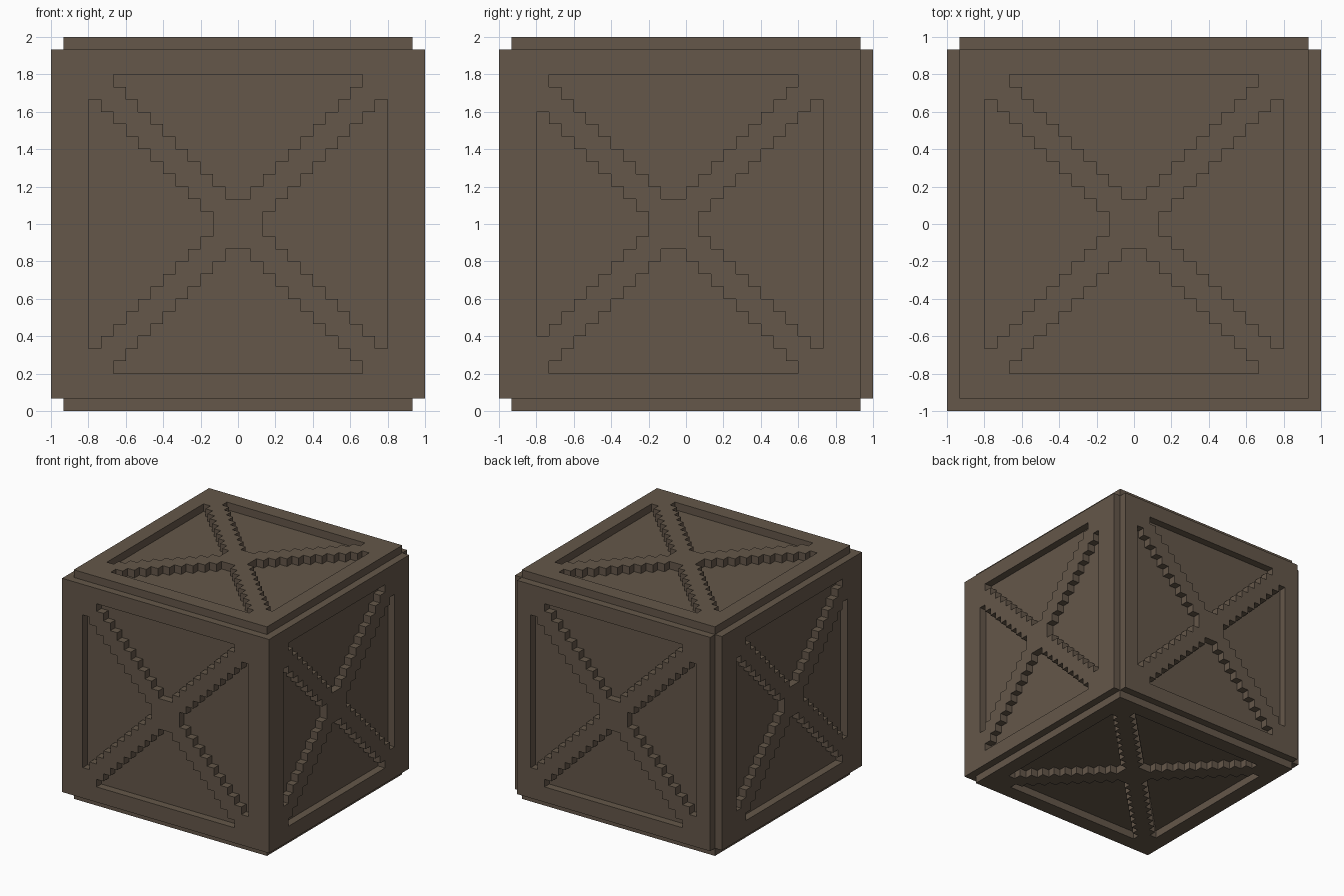
import bpy, bmesh
from mathutils import Matrix, Vector

U = 1 / 15  # grid step; the crate is 30 steps wide

if "Cube" in bpy.data.objects:
    bpy.data.objects.remove(bpy.data.objects["Cube"], do_unlink=True)

brown = bpy.data.materials.new("dark brown wood")
brown.use_nodes = True
colour = (0.128, 0.095, 0.067, 1)
brown.diffuse_color = colour
bsdf = brown.node_tree.nodes["Principled BSDF"]
bsdf.inputs["Base Color"].default_value = colour
bsdf.inputs["Roughness"].default_value = 0.9


def add_loop(curve, points):
    """Closed straight-sided outline, in grid steps."""
    spline = curve.splines.new("POLY")
    spline.points.add(len(points) - 1)
    for p, (a, b) in zip(spline.points, points):
        p.co = (a * U, b * U, 0, 1)
    spline.use_cyclic_u = True


def stepped_triangle(rows):
    """Staircase triangle opening upwards from the centre."""
    right = [(j - 1, k) for j in range(2, rows + 2) for k in (j, j + 1)]
    return right + [(-a, b) for a, b in reversed(right)]


def add_panel(name, across, up, half_width, shift=0):
    """Plate with four stepped openings that leave a frame and a diagonal cross.
    A shifted pattern loses one column on the side it moves towards."""
    curve = bpy.data.curves.new(name, "CURVE")
    curve.dimensions = "2D"
    curve.fill_mode = "BOTH"
    curve.extrude = U / 2
    w, h = half_width, 14
    add_loop(curve, [(-w, -h), (w, -h), (w, h), (-w, h)])
    # quarter turns: up, left, down, right
    turns = [(0, 1), (-1, 0), (0, -1), (1, 0)]
    for dx, dy in turns:
        rows = 9 if shift and dx == shift else 10
        add_loop(curve, [(a * dy + b * dx + shift, b * dy - a * dx)
                         for a, b in stepped_triangle(rows)])
    temp = bpy.data.objects.new(name + "_outline", curve)
    bpy.context.collection.objects.link(temp)
    bpy.context.view_layer.update()
    mesh = bpy.data.meshes.new_from_object(
        temp.evaluated_get(bpy.context.evaluated_depsgraph_get()))
    bpy.data.objects.remove(temp, do_unlink=True)
    bpy.data.curves.remove(curve)

    # stand the plate on its side of the core
    x, y = Vector(across), Vector(up)
    n = x.cross(y)
    place = Matrix((x, y, n)).transposed().to_4x4()
    place.translation = n * 14.5 * U + Vector((0, 0, 1))
    bm = bmesh.new()
    bm.from_mesh(mesh)
    bmesh.ops.remove_doubles(bm, verts=bm.verts, dist=1e-4)
    bmesh.ops.transform(bm, matrix=place, verts=bm.verts)
    bmesh.ops.recalc_face_normals(bm, faces=bm.faces)
    for f in bm.faces:
        f.smooth = False
        f.material_index = 0
    bm.to_mesh(mesh)
    bm.free()
    mesh.name = name
    mesh.materials.clear()
    mesh.materials.append(brown)
    bpy.context.collection.objects.link(bpy.data.objects.new(name, mesh))


# solid core, whose faces show as the floors of the openings
bpy.ops.mesh.primitive_cube_add(size=28 * U, location=(0, 0, 1))
core = bpy.context.object
core.name = "crate_core"
core.data.materials.append(brown)

# six framed panels; the front one also covers the ends of the side panels
add_panel("front_panel", (1, 0, 0), (0, 0, 1), 15)
add_panel("back_panel", (-1, 0, 0), (0, 0, 1), 14)
add_panel("left_panel", (0, 1, 0), (0, 0, 1), 14, shift=-1)
add_panel("right_panel", (0, -1, 0), (0, 0, 1), 14, shift=1)
add_panel("top_panel", (1, 0, 0), (0, 1, 0), 14)
add_panel("bottom_panel", (1, 0, 0), (0, -1, 0), 14)
